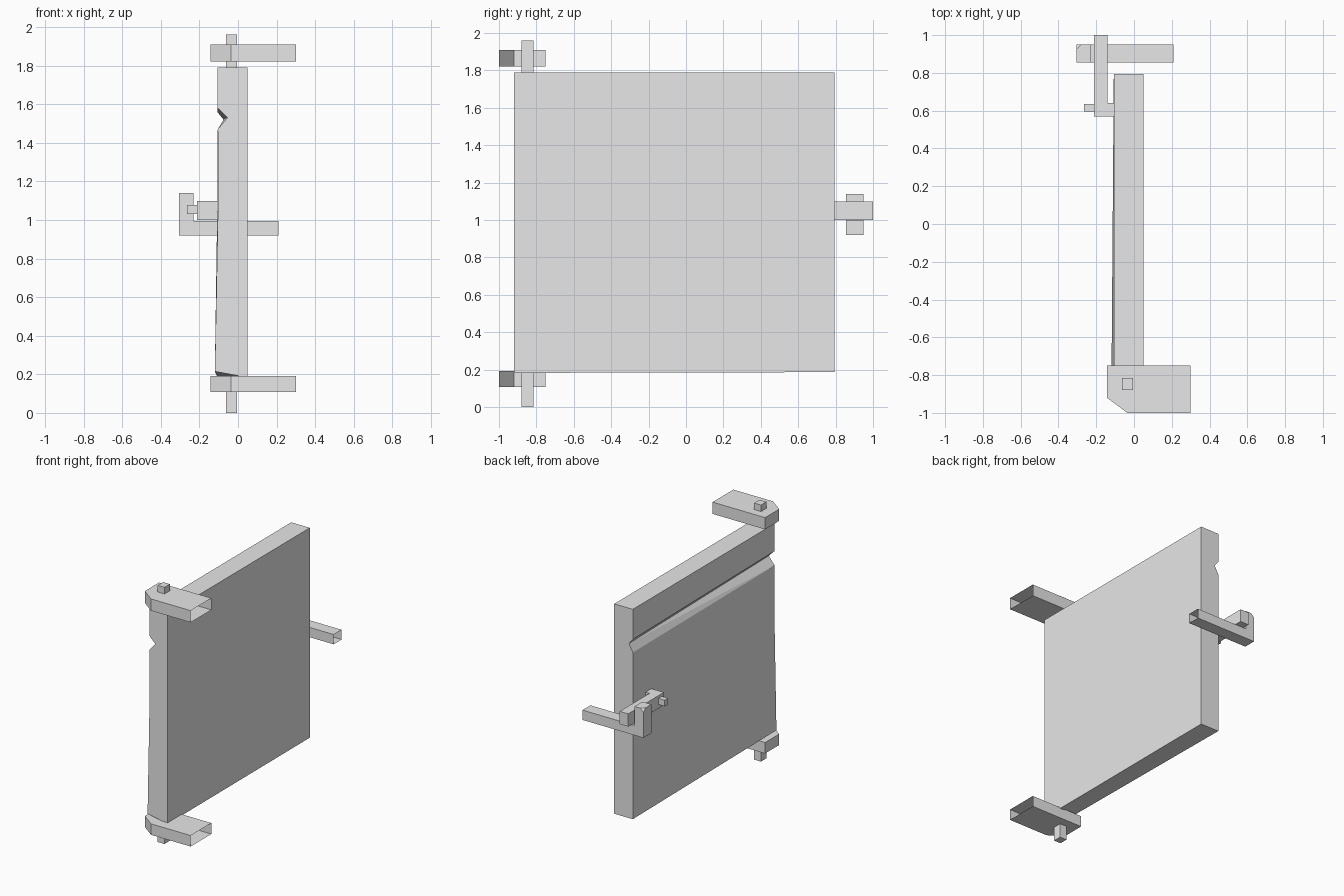
import bpy, bmesh
from mathutils import Vector

cube = bpy.data.objects.get("Cube")
if cube:
    bpy.data.objects.remove(cube, do_unlink=True)

grey = bpy.data.materials.new("plain grey")
grey.use_nodes = True
grey.diffuse_color = (0.8, 0.8, 0.8, 1)
grey.node_tree.nodes["Principled BSDF"].inputs["Base Color"].default_value = (0.8, 0.8, 0.8, 1)


def finish(name, bm):
    bmesh.ops.recalc_face_normals(bm, faces=bm.faces[:])
    mesh = bpy.data.meshes.new(name)
    bm.to_mesh(mesh)
    bm.free()
    mesh.materials.append(grey)
    obj = bpy.data.objects.new(name, mesh)
    bpy.context.collection.objects.link(obj)
    return obj


def loft(first, last):
    """Solid between two matching outlines."""
    bm = bmesh.new()
    a = [bm.verts.new(p) for p in first]
    b = [bm.verts.new(p) for p in last]
    bm.faces.new(a)
    bm.faces.new(b[::-1])
    for i in range(len(a)):
        j = (i + 1) % len(a)
        bm.faces.new((a[i], b[i], b[j], a[j]))
    bmesh.ops.recalc_face_normals(bm, faces=bm.faces[:])
    return bm


def open_end(bm, x):
    """Leave the hollow end at the given x uncapped."""
    ends = [f for f in bm.faces if all(abs(v.co.x - x) < 1e-4 for v in f.verts)]
    bmesh.ops.delete(bm, geom=ends, context='FACES')


def box(name, x, y, z):
    outline = [(x[0], y[0]), (x[1], y[0]), (x[1], y[1]), (x[0], y[1])]
    return finish(name, loft([(*p, z[0]) for p in outline], [(*p, z[1]) for p in outline]))


# Door slab: worn, notched outline at the hinge edge, straighter at the latch edge
hinge_edge = [(0.05, 1.79), (-0.105, 1.79), (-0.105, 1.58), (-0.055, 1.53),
              (-0.105, 1.47), (-0.103, 1.1), (-0.12, 0.215), (0.05, 0.183)]
latch_edge = [(0.05, 1.79), (-0.107, 1.79), (-0.107, 1.56), (-0.075, 1.52),
              (-0.107, 1.46), (-0.107, 1.1), (-0.107, 0.187), (0.05, 0.187)]
door = loft([(x, -0.92, z) for x, z in hinge_edge],
            [(x, 0.795, z) for x, z in latch_edge])
bmesh.ops.triangulate(door, faces=[f for f in door.faces if len(f.verts) == 4])
finish("door_slab", door)

# Hinge brackets with one clipped corner, and their pins
plate = [(0.3, -1), (-0.035, -1), (-0.143, -0.92), (-0.143, -0.75), (0.3, -0.75)]
for side, z, pin in (("lower", (0.108, 0.192), (0, 0.19)),
                     ("upper", (1.82, 1.91), (1.785, 1.96))):
    bm = loft([(*p, z[0]) for p in plate], [(*p, z[1]) for p in plate])
    open_end(bm, 0.3)
    finish(side + "_hinge_bracket", bm)
    box(side + "_hinge_pin", (-0.063, -0.005), (-0.88, -0.815), pin)

# Latch catch: a hooked bar with a clipped top corner
hook = [(0.21, 0.92), (0.21, 0.995), (-0.23, 0.995), (-0.23, 1.14), (-0.305, 1.14), (-0.305, 0.92)]
bm = loft([(x, 0.855, z) for x, z in hook], [(x, 0.95, z) for x, z in hook])
corner = Vector((-0.305, 0.95, 1.14))
cut = bmesh.ops.bisect_plane(bm, geom=bm.verts[:] + bm.edges[:] + bm.faces[:],
                             plane_co=corner + Vector((0.025, 0, 0)),
                             plane_no=(-1, 1, 1), clear_outer=True)
bmesh.ops.holes_fill(bm, edges=[e for e in cut["geom_cut"] if isinstance(e, bmesh.types.BMEdge)])
open_end(bm, 0.21)
finish("latch_catch", bm)

# Latch bar: an arm that turns into a mount on the door
arm = [(-0.105, 0.57), (-0.105, 0.64), (-0.14, 0.64), (-0.14, 1), (-0.212, 1), (-0.212, 0.57)]
finish("latch_bar", loft([(*p, 1.0) for p in arm], [(*p, 1.098) for p in arm]))
box("latch_handle", (-0.265, -0.21), (0.595, 0.635), (1.03, 1.077))
